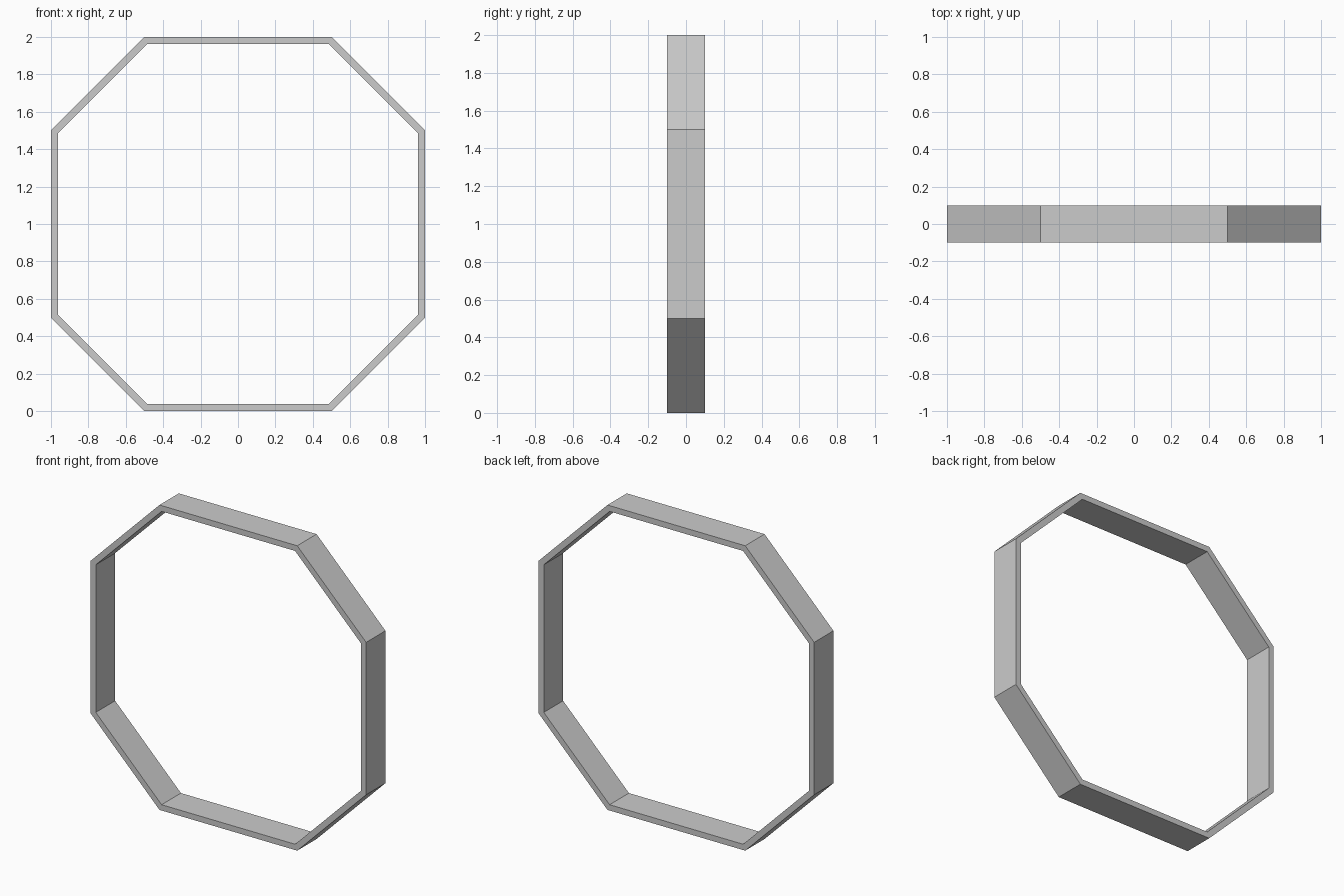
import bpy
import bmesh
import math

if "Cube" in bpy.data.objects:
    bpy.data.objects.remove(bpy.data.objects["Cube"])

HALF_DEPTH = 0.1
WALL = 0.038


def octagon(half_width, half_flat):
    """Eight corners around the ring centre, in order."""
    a, b = half_width, half_flat
    return [(b, -a), (a, -b), (a, b), (b, a),
            (-b, a), (-a, b), (-a, -b), (-b, -a)]


# Outer outline and inner outline inset by an even wall thickness
outer = octagon(1.0, 0.5)
inner = octagon(1.0 - WALL, 0.5 - WALL * math.tan(math.radians(22.5)))

# Rectangular wall section swept around the octagon
bm = bmesh.new()
sections = []
for (ox, oz), (ix, iz) in zip(outer, inner):
    sections.append([bm.verts.new(p) for p in (
        (ox, -HALF_DEPTH, oz + 1), (ox, HALF_DEPTH, oz + 1),
        (ix, HALF_DEPTH, iz + 1), (ix, -HALF_DEPTH, iz + 1))])
for i, cur in enumerate(sections):
    nxt = sections[(i + 1) % len(sections)]
    for j in range(4):
        k = (j + 1) % 4
        bm.faces.new((cur[j], cur[k], nxt[k], nxt[j]))
bmesh.ops.recalc_face_normals(bm, faces=bm.faces)

mesh = bpy.data.meshes.new("octagonal_frame")
bm.to_mesh(mesh)
bm.free()
bpy.context.collection.objects.link(bpy.data.objects.new("octagonal_frame", mesh))
